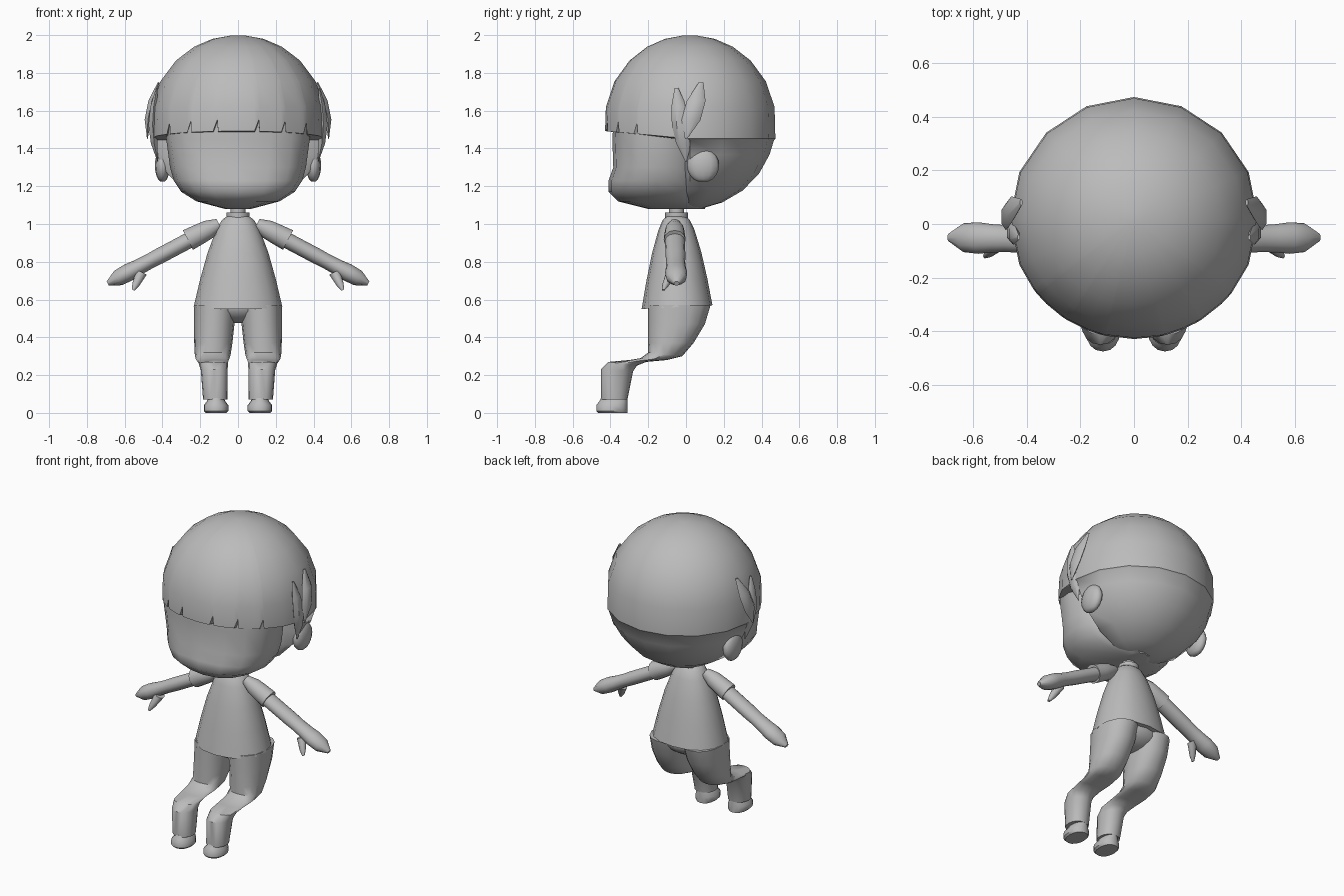
import bpy, bmesh, math
from mathutils import Vector

if "Cube" in bpy.data.objects:
    bpy.data.objects.remove(bpy.data.objects["Cube"])

shade = 0.5
grey = bpy.data.materials.new("plain grey")
grey.use_nodes = True
grey.diffuse_color = (shade, shade, shade, 1)
grey.node_tree.nodes["Principled BSDF"].inputs["Base Color"].default_value = grey.diffuse_color


def even_angles(count):
    return [math.tau * i / count for i in range(count)]


def bend(value, power):
    return math.copysign(abs(value) ** (2 / power), value)


def ring(centre, front, back, side, angles, power=2):
    """Closed cross-section whose angle zero points along the front vector."""
    points = []
    for angle in angles:
        along, across = bend(math.cos(angle), power), bend(math.sin(angle), power)
        reach = front * along if along > 0 else back * -along
        points.append(centre + reach + side * across)
    return points


def slice_between(x, width, front, back, power=2.2):
    """Cross-section spanning a front and a back point, each given as (y, z)."""
    front, back = Vector((x, *front)), Vector((x, *back))
    half = (front - back) / 2
    return ring(back + half, half, -half, Vector((width, 0, 0)), even_angles(16), power)


def loft(name, rings, mirror=1, sharp=40):
    """Skin over a row of cross-sections, capped at both ends."""
    bm = bmesh.new()
    rows = [[bm.verts.new((p.x * mirror, p.y, p.z)) for p in points] for points in rings]
    for upper, lower in zip(rows, rows[1:]):
        for i in range(len(upper)):
            bm.faces.new((upper[i - 1], upper[i], lower[i], lower[i - 1]))
    bm.faces.new(rows[0])
    bm.faces.new(rows[-1])
    bmesh.ops.recalc_face_normals(bm, faces=bm.faces)
    mesh = bpy.data.meshes.new(name)
    bm.to_mesh(mesh)
    bm.free()
    mesh.materials.append(grey)
    part = bpy.data.objects.new(name, mesh)
    bpy.context.collection.objects.link(part)
    bpy.ops.object.select_all(action="DESELECT")
    part.select_set(True)
    bpy.context.view_layer.objects.active = part
    bpy.ops.object.shade_smooth_by_angle(angle=math.radians(sharp))


def tube(name, start, end, radii, mirror, depth=1.0, bulge=0.0, sides=12):
    """Limb with evenly spaced radii; depth scales it in y, bulge bows it outwards."""
    start, end = Vector(start), Vector(end)
    across = Vector((0, 1, 0)).cross(end - start).normalized()
    rings = []
    for i, radius in enumerate(radii):
        t = i / (len(radii) - 1)
        centre = start.lerp(end, t)
        centre.x += bulge * math.sin(math.pi * t)
        front = Vector((0, -radius * depth, 0))
        rings.append(ring(centre, front, -front, across * radius, even_angles(sides)))
    loft(name, rings, mirror)


def ball(name, centre, radii, mirror=1):
    """Rounded bead made of stacked cross-sections."""
    centre, (rx, ry, rz) = Vector(centre), radii
    rings = []
    for i in range(1, 10):
        turn = math.pi * i / 10
        front = Vector((0, -ry * math.sin(turn), 0))
        level = centre + Vector((0, 0, rz * math.cos(turn)))
        rings.append(ring(level, front, -front, Vector((rx * math.sin(turn), 0, 0)), even_angles(12)))
    loft(name, rings, mirror, sharp=60)


# Hair: a sphere whose front half stops at the fringe, with slits in the edge
slits = [sign * (0.24 + 0.33 * k) for k in range(3) for sign in (1, -1)]
angles = [math.remainder(a, math.tau) for a in even_angles(16)]
angles = [a for a in angles if min(abs(a - s) for s in slits) > 0.08]
angles = sorted(angles + [s + shift for s in slits for shift in (-0.05, 0, 0.01)])
rings = []
fringe = -6
for tilt in (86, 73, 60, 45, 28, 10, fringe, -12, -22, -36, -52, -68, -80):
    radius = 0.465 * math.cos(math.radians(tilt))
    centre = Vector((0, 0.02, 1.54 + 0.46 * math.sin(math.radians(tilt))))
    front = radius * 0.97 if tilt >= fringe else 0.04
    points = ring(centre, Vector((0, -front, 0)), Vector((0, radius * 0.98, 0)),
                  Vector((radius, 0, 0)), angles)
    if tilt == fringe:
        for angle, point in zip(angles, points):
            point.z -= 0.04 * (1 - max(0, math.cos(angle)))
            if angle in slits:
                point.z += 0.06
    rings.append(points)
loft("hair", rings)

# Face: flat upper part, then a soft muzzle and a rounded chin
face = [(1.6, 0.38, 0.38), (1.45, 0.38, 0.39), (1.3, 0.36, 0.385), (1.23, 0.34, 0.41),
        (1.17, 0.3, 0.41), (1.12, 0.22, 0.36), (1.08, 0.07, 0.2)]
loft("face", [slice_between(0, width, (-depth, z), (0.1, z), 2.4) for z, width, depth in face], sharp=50)

# Shirt: flares quickly at the shoulders, then slowly down to the hem
rings = []
for step in (0, 0.04, 0.15, 0.4, 0.7, 1):
    flare, z = step ** 0.6, 1.04 - 0.48 * step
    lift = 0.01 * step
    rings.append(slice_between(0, 0.06 + 0.175 * flare, (-0.105 - 0.13 * flare, z - lift),
                               (0.14 * flare, z + lift)))
loft("shirt", rings)

# Neck and collar
for name, radius, low, high in (("neck", 0.04, 1, 1.12), ("collar", 0.06, 1.02, 1.06)):
    loft(name, [slice_between(0, radius, (-0.05 - radius, z), (-0.05 + radius, z), 2)
                for z in (low, high)])

# Hips
ball("hips", (0, -0.035, 0.57), (0.21, 0.15, 0.1))

# Trouser leg: front and back outline points from hip to ankle
leg = [((-0.2, 0.57), (0.13, 0.57)), ((-0.2, 0.47), (0.1, 0.47)), ((-0.2, 0.37), (0.04, 0.37)),
       ((-0.2, 0.32), (-0.02, 0.3)), ((-0.24, 0.29), (-0.1, 0.28)), ((-0.3, 0.28), (-0.21, 0.27)),
       ((-0.41, 0.27), (-0.26, 0.25)), ((-0.45, 0.23), (-0.28, 0.22)), ((-0.45, 0.07), (-0.31, 0.07))]

for word, mirror in (("left", 1), ("right", -1)):
    rings = []
    for i, (front, back) in enumerate(leg):
        t = i / (len(leg) - 1)
        rings.append(slice_between(0.12 + 0.015 * math.sin(math.pi * t), 0.113 - 0.048 * t, front, back))
    loft(word + "_leg", rings, mirror)

    # Shoe: rounded block with a tucked-in sole
    rings = []
    for z, grow in ((0.08, -0.015), (0.06, -0.005), (0.04, 0.01), (0.01, 0.01), (0, 0)):
        rings.append(slice_between(0.116, 0.055 + grow, (-0.465 - grow, z), (-0.31, z)))
    loft(word + "_shoe", rings, mirror)

    # Sleeve, arm ending in a mitten hand, and thumb
    tube(word + "_sleeve", (0.1, -0.06, 1), (0.265, -0.06, 0.915), (0.03, 0.05, 0.055, 0.058), mirror)
    tube(word + "_arm", (0.2, -0.06, 0.945), (0.69, -0.05, 0.685),
         (0.042, 0.042, 0.042, 0.042, 0.042, 0.04, 0.042, 0.047, 0.043, 0.012), mirror, depth=1.25)
    tube(word + "_thumb", (0.51, -0.075, 0.745), (0.555, -0.12, 0.65), (0.03, 0.025, 0.02, 0.008), mirror)

    # Ear
    ball(word + "_ear", (0.4, 0.09, 1.31), (0.04, 0.085, 0.09), mirror)

    # Pointed locks in front of the ear
    tube(word + "_front_lock", (0.43, -0.05, 1.72), (0.425, 0, 1.33),
         (0.005, 0.02, 0.025, 0.02, 0.002), mirror, depth=2, bulge=0.025, sides=6)
    tube(word + "_back_lock", (0.42, 0.08, 1.75), (0.48, 0, 1.45),
         (0.005, 0.02, 0.02, 0.002), mirror, depth=2.5, bulge=0.02, sides=6)
